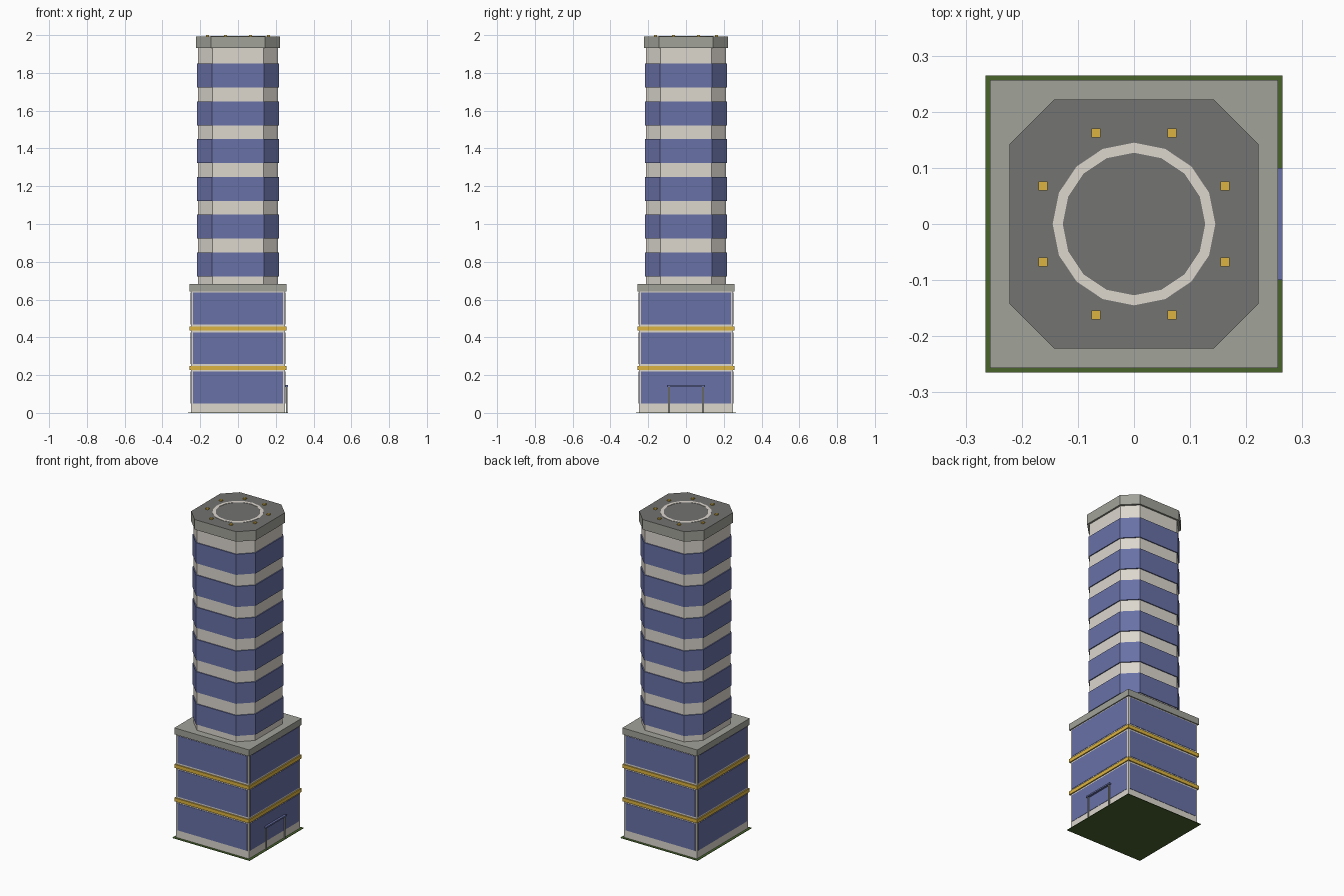
import bpy, bmesh, math

if "Cube" in bpy.data.objects:
    bpy.data.objects.remove(bpy.data.objects["Cube"])


def material(name, rgb):
    m = bpy.data.materials.new(name)
    lin = [((c / 255 + 0.055) / 1.055) ** 2.4 for c in rgb]
    m.diffuse_color = (*lin, 1)
    m.use_nodes = True
    m.node_tree.nodes["Principled BSDF"].inputs["Base Color"].default_value = m.diffuse_color
    return m


CREAM = material("cream concrete", (220, 215, 206))
GLASS = material("blue glass", (104, 113, 166))
GREY = material("roof grey", (161, 162, 153))
DARK = material("pad dark grey", (115, 115, 113))
GOLD = material("gold trim", (220, 180, 65))
GREEN = material("lawn green", (72, 100, 44))


def finish(name, bm, *mats):
    bmesh.ops.recalc_face_normals(bm, faces=bm.faces)
    me = bpy.data.meshes.new(name)
    bm.to_mesh(me)
    bm.free()
    for m in mats:
        me.materials.append(m)
    ob = bpy.data.objects.new(name, me)
    bpy.context.collection.objects.link(ob)
    return ob


def prism(name, outline, z0, z1, *mats):
    """Extrude a flat outline from z0 to z1."""
    bm = bmesh.new()
    face = bm.faces.new([bm.verts.new((x, y, z0)) for x, y in outline])
    ext = bmesh.ops.extrude_face_region(bm, geom=[face], use_keep_orig=True)
    for v in ext["geom"]:
        if isinstance(v, bmesh.types.BMVert):
            v.co.z = z1
    return finish(name, bm, *mats)


def box(name, x0, x1, y0, y1, z0, z1, mat):
    return prism(name, [(x0, y0), (x1, y0), (x1, y1), (x0, y1)], z0, z1, mat)


def slab(name, h, z0, z1, mat):
    return box(name, -h, h, -h, h, z0, z1, mat)


def octagon(h, c):
    """Square of half width h whose flat sides end at c."""
    return [(c, -h), (h, -c), (h, c), (c, h), (-c, h), (-h, c), (-h, -c), (-c, -h)]


# Ground plate and podium
slab("lawn", 0.265, 0, 0.003, GREEN)
slab("podium", 0.25, 0.003, 0.645, CREAM)
slab("podium_roof", 0.257, 0.643, 0.683, GREY)
for i, z in enumerate((0.238, 0.446)):
    slab(f"gold_band_{i}", 0.257, z - 0.011, z + 0.011, GOLD)

# Podium windows: thin plates on all four sides
for i, (z0, z1) in enumerate(((0.05, 0.218), (0.259, 0.426), (0.468, 0.637))):
    for s in (-1, 1):
        a, b = sorted((s * 0.249, s * 0.252))
        box(f"podium_window_x_{i}_{s}", a, b, -0.239, 0.239, z0, z1, GLASS)
        box(f"podium_window_y_{i}_{s}", -0.239, 0.239, a, b, z0, z1, GLASS)

# Entrance canopy and posts
box("entrance_canopy", 0.25, 0.265, -0.1, 0.1, 0.138, 0.147, GLASS)
for s in (-1, 1):
    box(f"entrance_post_{s}", 0.254, 0.261, s * 0.09 - 0.004, s * 0.09 + 0.004,
        0.003, 0.138, GREY)

# Tower shaft with six glass bands
prism("tower", octagon(0.211, 0.134), 0.683, 1.935, CREAM)
for i in range(6):
    z = 0.722 + 0.2 * i
    prism(f"glass_band_{i}", octagon(0.217, 0.137), z, z + 0.127, GLASS)

# Rooftop landing pad: dark top, grey sides
pad = prism("landing_pad", octagon(0.222, 0.142), 1.931, 1.993, GREY, DARK)
for p in pad.data.polygons:
    p.material_index = int(p.normal.z > 0.9)

# Painted ring
bm = bmesh.new()
n = 16
rings = [[bm.verts.new((r * math.cos(2 * math.pi * k / n),
                        r * math.sin(2 * math.pi * k / n), z)) for k in range(n)]
         for r, z in ((0.145, 1.992), (0.145, 1.995), (0.127, 1.995), (0.127, 1.992))]
for j in range(4):
    a, b = rings[j], rings[(j + 1) % 4]
    for k in range(n):
        m = (k + 1) % n
        bm.faces.new((a[k], a[m], b[m], b[k]))
finish("pad_ring", bm, CREAM)

# Eight edge lights
for k in range(8):
    a = math.radians(22.5 + 45 * k)
    x, y = 0.176 * math.cos(a), 0.176 * math.sin(a)
    box(f"pad_light_{k}", x - 0.008, x + 0.008, y - 0.008, y + 0.008, 1.992, 2.0, GOLD)
